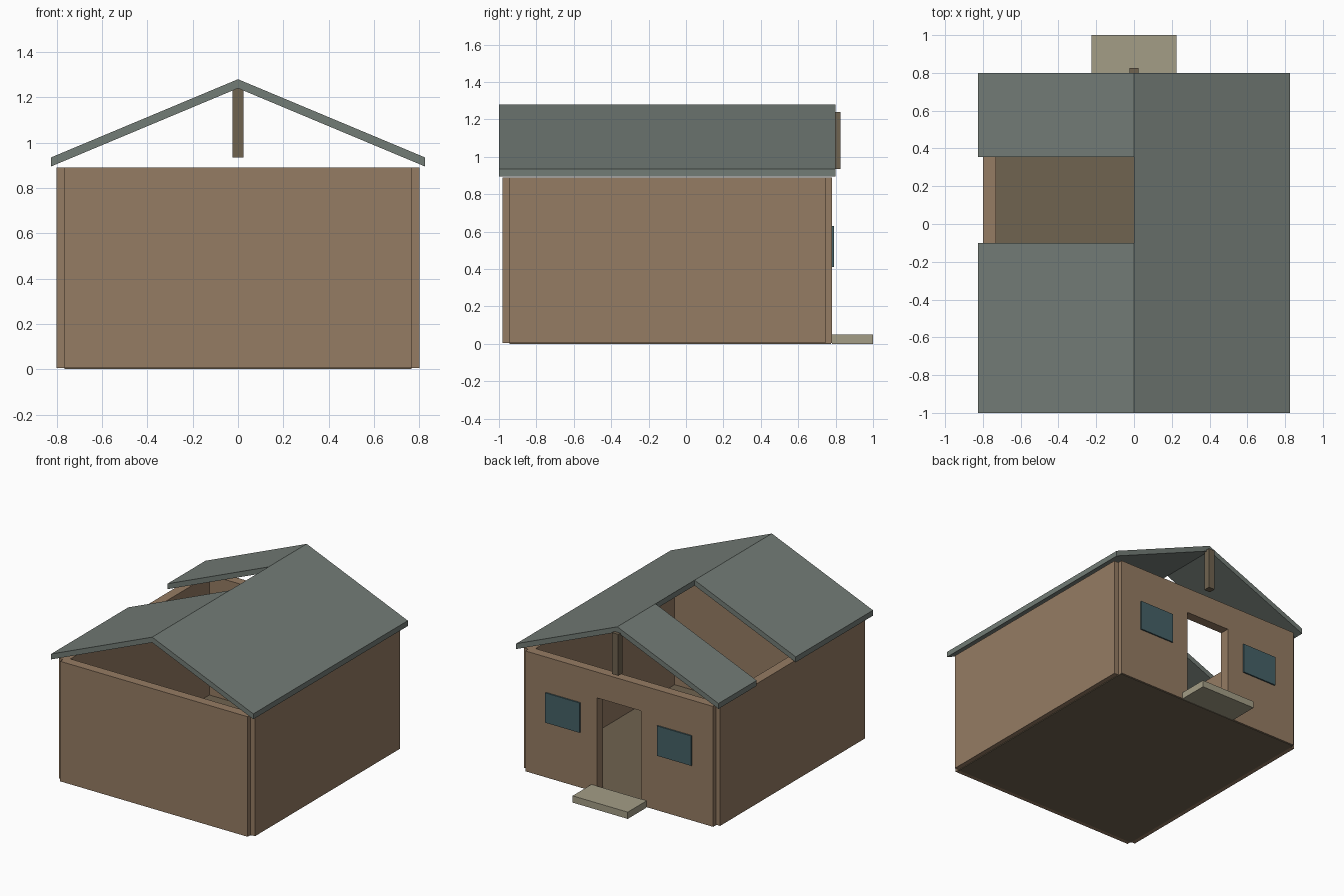
import bpy, bmesh

if "Cube" in bpy.data.objects:
    bpy.data.objects.remove(bpy.data.objects["Cube"])


def material(name, rgb):
    m = bpy.data.materials.new(name)
    m.diffuse_color = (*rgb, 1)
    m.use_nodes = True
    m.node_tree.nodes["Principled BSDF"].inputs["Base Color"].default_value = m.diffuse_color
    return m


WALL = material("wall_brown", (0.30, 0.20, 0.125))
ROOF = material("roof_slate", (0.17, 0.20, 0.18))
WOOD = material("dark_wood", (0.16, 0.125, 0.08))
STONE = material("stone", (0.37, 0.34, 0.24))
GLASS = material("window_teal", (0.06, 0.12, 0.135))


def extrude(name, profile, y0, y1, mat):
    """Extrude an (x, z) outline from y0 to y1."""
    bm = bmesh.new()
    face = bm.faces.new([bm.verts.new((x, y0, z)) for x, z in profile])
    new = bmesh.ops.extrude_face_region(bm, geom=[face])["geom"]
    verts = [v for v in new if isinstance(v, bmesh.types.BMVert)]
    bmesh.ops.translate(bm, verts=verts, vec=(0, y1 - y0, 0))
    bmesh.ops.recalc_face_normals(bm, faces=bm.faces)
    me = bpy.data.meshes.new(name)
    bm.to_mesh(me)
    bm.free()
    me.materials.append(mat)
    ob = bpy.data.objects.new(name, me)
    bpy.context.collection.objects.link(ob)
    return ob


def box(name, x0, x1, y0, y1, z0, z1, mat):
    return extrude(name, [(x0, z0), (x1, z0), (x1, z1), (x0, z1)], y0, y1, mat)


BASE, TOP = 0.005, 0.89      # wall heights
CX, CF, CB = 0.765, -0.945, 0.745  # wall centre lines
T = 0.035                    # half wall thickness

# Floor and walls, each wall running between the centre lines of its neighbours
box("floor", -CX, CX, CF, CB + 0.03, 0, BASE, WOOD)
box("front_wall", -CX, CX, CF - T, CF + T, BASE, TOP, WALL)
for side, s in (("left", -1), ("right", 1)):
    box(side + "_wall", s * CX - T, s * CX + T, CF, CB, BASE, TOP, WALL)

# Back wall with the doorway
D, H = 0.18, 0.70
extrude("back_wall", [(-CX, BASE), (-D, BASE), (-D, H), (D, H), (D, BASE),
                      (CX, BASE), (CX, TOP), (-CX, TOP)], CB - T, CB + T, WALL)

# Windows and door step
for side, s in (("left", -1), ("right", 1)):
    box(side + "_window", s * 0.455 - 0.14, s * 0.455 + 0.14,
        0.77, 0.79, 0.41, 0.63, GLASS)
box("door_step", -0.225, 0.225, 0.78, 1.0, 0, 0.05, STONE)

# Roof slopes, the left one split by an open bay
def slope(name, s, y0, y1):
    extrude(name, [(0, 1.28), (s * 0.825, 0.935), (s * 0.825, 0.895), (0, 1.24)],
            y0, y1, ROOF)


slope("right_roof", 1, -1.0, 0.8)
slope("left_roof_front", -1, -1.0, -0.1)
slope("left_roof_back", -1, 0.355, 0.8)

# Hanging post in the back gable
box("gable_post", -0.025, 0.025, 0.775, 0.825, 0.935, 1.24, WOOD)
